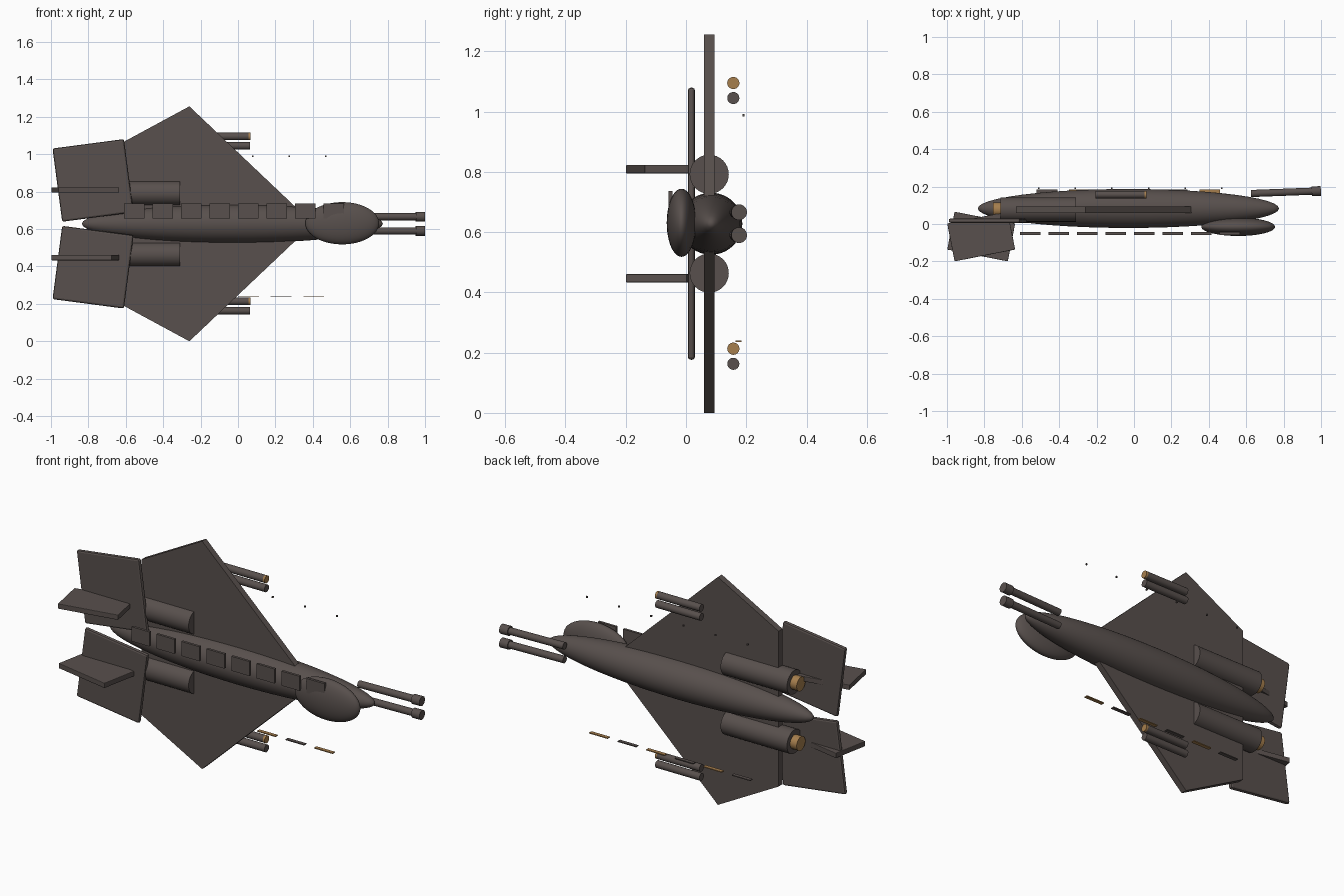
import bpy, bmesh, math
from mathutils import Vector, Matrix

if "Cube" in bpy.data.objects:
    bpy.data.objects.remove(bpy.data.objects["Cube"])


def material(name, rgb):
    m = bpy.data.materials.new(name)
    m.diffuse_color = (*rgb, 1)
    m.use_nodes = True
    m.node_tree.nodes["Principled BSDF"].inputs["Base Color"].default_value = m.diffuse_color
    return m


HULL = material("hull_grey_brown", (0.098, 0.080, 0.074))
GOLD = material("warm_gold", (0.38, 0.21, 0.075))
ZC = 0.628   # height of the ship's centre line
YC = 0.077   # depth of the wing plane


def finish(bm, name, mat, smooth=False):
    bmesh.ops.recalc_face_normals(bm, faces=bm.faces)
    me = bpy.data.meshes.new(name)
    bm.to_mesh(me)
    bm.free()
    me.materials.append(mat)
    ob = bpy.data.objects.new(name, me)
    bpy.context.collection.objects.link(ob)
    if smooth:
        bpy.ops.object.select_all(action='DESELECT')
        ob.select_set(True)
        bpy.context.view_layer.objects.active = ob
        bpy.ops.object.shade_smooth_by_angle(angle=math.radians(35))
    return ob


def box(name, loc, size, mat=HULL, rot=None, bevel=0):
    bm = bmesh.new()
    bmesh.ops.create_cube(bm, size=1)
    bmesh.ops.scale(bm, vec=size, verts=bm.verts)
    ob = finish(bm, name, mat)
    ob.location = loc
    if rot:
        ob.rotation_euler = rot
    if bevel:
        b = ob.modifiers.new("bevel", 'BEVEL')
        b.width = bevel
        b.segments = 2
    return ob


def tube(name, start, end, radius, mat=HULL):
    a, b = Vector(start), Vector(end)
    bm = bmesh.new()
    bmesh.ops.create_cone(bm, cap_ends=True, segments=32, radius1=radius,
                          radius2=radius, depth=(b - a).length)
    turn = (b - a).to_track_quat('Z', 'Y').to_matrix().to_4x4()
    bm.transform(Matrix.Translation((a + b) / 2) @ turn)
    return finish(bm, name, mat, True)


def ellipsoid(name, loc, radii):
    bm = bmesh.new()
    bmesh.ops.create_uvsphere(bm, u_segments=48, v_segments=24, radius=1)
    bm.transform(Matrix.Rotation(math.pi / 2, 4, 'Y'))  # poles along x
    bmesh.ops.scale(bm, vec=radii, verts=bm.verts)
    bmesh.ops.translate(bm, vec=loc, verts=bm.verts)
    return finish(bm, name, HULL, True)


# Fuselage and canopy
ellipsoid("fuselage", (-0.03, 0.083, ZC), (0.805, 0.104, 0.103))
ellipsoid("canopy", (0.557, -0.015, ZC + 0.003), (0.197, 0.049, 0.113))

for s, side in ((1, "upper"), (-1, "lower")):
    # Wing: flat plate from a planform outline (x, distance from centre)
    outline = [(0.313, 0), (0.313, 0.085), (-0.26, 0.628), (-0.63, 0.428), (-0.63, 0)]
    bm = bmesh.new()
    f = bm.faces.new([bm.verts.new((x, 0.059, ZC + s * d)) for x, d in outline])
    ext = bmesh.ops.extrude_face_region(bm, geom=[f])
    bmesh.ops.translate(bm, vec=(0, 0.035, 0),
                        verts=[v for v in ext["geom"] if isinstance(v, bmesh.types.BMVert)])
    finish(bm, side + "_wing", HULL)

    # Tail panel and fin
    box(side + "_tail_panel", (-0.775, 0.018, ZC + s * 0.232), (0.385, 0.024, 0.395),
        rot=(0, -s * math.radians(7.5), 0), bevel=0.01)
    box(side + "_tail_fin", (-0.817, -0.067, ZC + s * 0.181), (0.33, 0.206, 0.028),
        rot=(0, 0, s * math.radians(11)), bevel=0.003)

    # Engine with nozzle
    ze = ZC + s * 0.164
    tube(side + "_engine", (-0.715, YC, ze), (-0.31, YC, ze), 0.065)
    tube(side + "_engine_nozzle", (-0.755, YC, ze), (-0.70, YC, ze), 0.038, GOLD)

    # Nose gun with muzzle, tilted slightly
    zg = ZC + s * 0.038
    tube(side + "_gun_barrel", (0.625, 0.163, zg), (0.97, 0.176, zg), 0.019)
    tube(side + "_gun_muzzle", (0.95, 0.1745, zg), (0.999, 0.1765, zg), 0.026)

# Missile pairs under the wing tips; the upper one of each has a gold tip
for side, z in (("upper", 1.045), ("lower", 0.163)):
    tube(side + "_missile_plain", (-0.205, 0.157, z), (0.065, 0.157, z), 0.02)
    tube(side + "_missile_gold_tip", (0.055, 0.157, z + 0.05), (0.066, 0.157, z + 0.05), 0.0202, GOLD)
    tube(side + "_missile", (-0.205, 0.157, z + 0.05), (0.055, 0.157, z + 0.05), 0.02)

# Row of spine plates
for i in range(8):
    box(f"spine_plate_{i + 1}", (-0.555 + 0.1525 * i, -0.051, 0.696), (0.11, 0.014, 0.08))

# Loose strips, alternating gold and hull colour, and small studs
for i in range(6):
    box(f"strip_{i + 1}", (0.405 - 0.174 * i, 0.175, 0.238), (0.112, 0.02, 0.005),
        HULL if i % 2 else GOLD)
    box(f"stud_{i + 1}", (-0.51 + 0.196 * i, 0.191, 0.988), (0.008, 0.008, 0.008))
